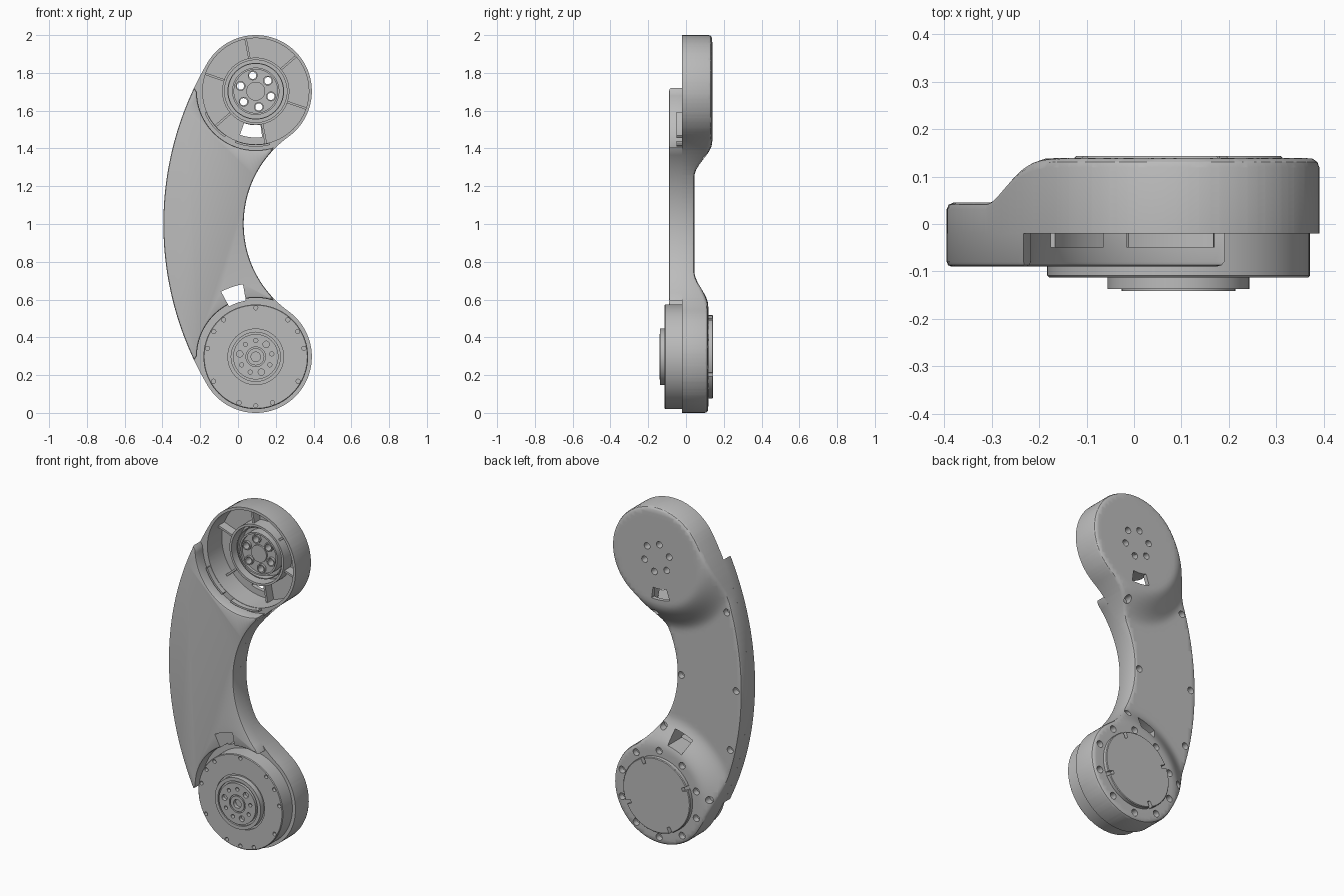
import bpy, bmesh, math
from math import radians, cos, sin, pi, hypot
from mathutils import Vector

cube = bpy.data.objects.get("Cube")
if cube:
    bpy.data.objects.remove(cube, do_unlink=True)

CX, UP, LOW, RAD = 0.094, 1.703, 0.297, 0.297   # pivot x, pivot heights, rim radius
SPLIT = -0.02                                   # seam between the two shells
SPOKES = [41 + 60 * k for k in range(6)]

grey = bpy.data.materials.new("plain_grey")
grey.use_nodes = True
grey.diffuse_color = (0.5, 0.5, 0.5, 1)
grey.node_tree.nodes["Principled BSDF"].inputs["Base Color"].default_value = (0.5, 0.5, 0.5, 1)


# ---------- helpers ----------
def finish(name, bm):
    bmesh.ops.recalc_face_normals(bm, faces=bm.faces[:])
    mesh = bpy.data.meshes.new(name)
    bm.to_mesh(mesh)
    bm.free()
    mesh.materials.append(grey)
    ob = bpy.data.objects.new(name, mesh)
    bpy.context.collection.objects.link(ob)
    return ob


def smooth(ob):
    bpy.ops.object.select_all(action='DESELECT')
    ob.select_set(True)
    bpy.context.view_layer.objects.active = ob
    bpy.ops.object.shade_smooth_by_angle(angle=radians(32))


def cut(ob, build):
    """Subtract the solids that build(bm) makes."""
    bm = bmesh.new()
    build(bm)
    tool = finish("cutter", bm)
    tool.hide_render = True
    mod = ob.modifiers.new("cut", 'BOOLEAN')
    mod.operation, mod.solver, mod.object = 'DIFFERENCE', 'EXACT', tool
    bpy.ops.object.select_all(action='DESELECT')
    ob.select_set(True)
    bpy.context.view_layer.objects.active = ob
    bpy.ops.object.modifier_apply(modifier=mod.name)
    bpy.data.objects.remove(tool, do_unlink=True)


def arc(cx, cz, r, a0, a1, n):
    angles = [radians(a0 + (a1 - a0) * i / n) for i in range(n + 1)]
    return [(cx + r * cos(a), cz + r * sin(a)) for a in angles]


def prism(bm, pts, y0, y1):
    face = bm.faces.new([bm.verts.new((x, y0, z)) for x, z in pts])
    new = bmesh.ops.extrude_face_region(bm, geom=[face])["geom"]
    for v in new:
        if isinstance(v, bmesh.types.BMVert):
            v.co.y = y1
    return next(f for f in new if isinstance(f, bmesh.types.BMFace))


def sector(bm, cz, r0, r1, a0, a1, y0, y1):
    prism(bm, arc(CX, cz, r0, a0, a1, 10) + arc(CX, cz, r1, a1, a0, 10), y0, y1)


def lathe(bm, x, z, profile, n=64):
    vs = [bm.verts.new((x + r, y, z)) for r, y in profile]
    es = [bm.edges.new(p) for p in zip(vs, vs[1:])]
    bmesh.ops.spin(bm, geom=vs + es, cent=(x, 0, z), axis=(0, 1, 0), angle=2 * pi, steps=n)
    bmesh.ops.remove_doubles(bm, verts=bm.verts[:], dist=1e-5)


def cyl(bm, x, z, r, y0, y1, n=20):
    lathe(bm, x, z, [(0, y0), (r, y0), (r, y1), (0, y1)], n)


def polar(cz, r, deg):
    return CX + r * cos(radians(deg)), cz + r * sin(radians(deg))


def ring(bm, cz, r0, r1, y0, y1):
    lathe(bm, CX, cz, [(r0, y0), (r1, y0), (r1, y1), (r0, y1), (r0, y0)])


def mirrored(arcs):
    """Close an upper half outline with its reflection about mid height."""
    half = [p for a in arcs for p in a[:-1]] + [arcs[-1][-1]]
    return half + [(x, 2 - z) for x, z in half[-2:0:-1]]


def slab(bm, pts, y0, y1, edge):
    """Prism whose y1 face has a rounded rim."""
    s = 1 if y1 > y0 else -1
    top = prism(bm, pts, y0, y1 - s * edge)
    for step, level in ((0.3, 0.3), (0.7, 0)):
        bmesh.ops.inset_region(bm, faces=[top], thickness=edge * step,
                               use_boundary=True, use_even_offset=True)
        for v in top.verts:
            v.co.y = y1 - s * edge * level


def outer_x(z):
    return 1.285 - math.sqrt(1.68 ** 2 - (z - 1) ** 2)


def inner_x(z):
    return 0.598 - math.sqrt(0.568 ** 2 - (z - 1) ** 2)


def back_height(x, z):
    """Arm back level, swelling smoothly up to each pivot."""
    best = 0.045
    for cz, top in ((UP, 0.139), (LOW, 0.118)):
        t = min(1, max(0, (0.45 - hypot(x - CX, z - cz)) / 0.18))
        best = max(best, 0.045 + (top - 0.045) * t * t * (3 - 2 * t))
    return best


# ---------- back shell: whole outline with swelling ends ----------
bm = bmesh.new()
slab(bm, mirrored([arc(0.598, 1, 0.568, 180, 125.7, 20),
                   arc(CX, UP, RAD, -54.3, 149.5, 48),
                   arc(1.285, 1, 1.68, 149.5, 180, 24)]), -1, 0, 0.014)
for axis, start, count in (((0, 0, 1), 0.0125, 80), ((1, 0, 0), -0.3875, 32)):
    for i in range(count):
        bmesh.ops.bisect_plane(bm, geom=bm.verts[:] + bm.edges[:] + bm.faces[:], dist=1e-5,
                               plane_co=Vector(axis) * (start + 0.025 * i), plane_no=axis)
for v in bm.verts:
    v.co.y = SPLIT if v.co.y < -0.5 else v.co.y + back_height(v.co.x, v.co.z)
bmesh.ops.triangulate(bm, faces=bm.faces[:])
back_shell = finish("back_shell", bm)
cut(back_shell, lambda b: cyl(b, CX, UP, 0.281, -0.1, 0.115, 80))


def windows(b):
    sector(b, UP, 0.18, 0.245, 250, 278, -0.2, 0.2)
    sector(b, LOW, 0.302, 0.39, 100, 118, -0.2, 0.2)


def bolt_holes(b):
    for a in SPOKES:
        cyl(b, *polar(UP, 0.085, a), 0.019, -0.2, 0.2)


def back_screws(b):
    spots = [polar(LOW, 0.256, 18 + 36 * k) for k in range(10)]
    spots += [(outer_x(z) + 0.035, z) for z in (0.34, 0.64, 1.0, 1.45)]
    spots += [(inner_x(z) - 0.03, z) for z in (0.68, 1.0, 1.36)]
    for x, z in spots:
        cyl(b, x, z, 0.02, back_height(x, z) - 0.035, 0.2, 16)


for tool in (windows, bolt_holes, back_screws):
    cut(back_shell, tool)
smooth(back_shell)

# ---------- front shell: arm cover between the pivots ----------
bm = bmesh.new()
slab(bm, mirrored([arc(0.598, 1, 0.568, 180, 135.6, 20),
                   arc(CX, UP, 0.312, -72, -183, 30),
                   arc(1.285, 1, 1.68, 154.6, 180, 24)]), SPLIT, -0.09, 0.01)
front_shell = finish("front_shell", bm)
cut(front_shell, windows)
smooth(front_shell)

# ---------- upper socket: hub, ring, ribs, lip ----------
bm = bmesh.new()
lathe(bm, CX, UP, [(0, 0.125), (0.125, 0.125), (0.125, 0.055), (0.115, 0.055), (0.115, 0.07),
                   (0.05, 0.07), (0.05, 0.06), (0, 0.06)])
socket_hub = finish("socket_hub", bm)
cut(socket_hub, bolt_holes)
smooth(socket_hub)

bm = bmesh.new()
for a in SPOKES:
    ring_x, ring_z = polar(UP, 0.085, a)
    lathe(bm, ring_x, ring_z, [(0.019, 0.08), (0.026, 0.08), (0.026, 0.056),
                               (0.019, 0.056), (0.019, 0.08)], 20)
smooth(finish("bolt_bosses", bm))

bm = bmesh.new()
ring(bm, UP, 0.165, 0.178, 0.04, 0.12)
ring(bm, UP, 0.145, 0.15, 0.07, 0.12)
smooth(finish("socket_rings", bm))

bm = bmesh.new()
for a in SPOKES:
    side = Vector((-sin(radians(a)), cos(radians(a)))) * 0.006
    p, q = Vector(polar(UP, 0.172, a)), Vector(polar(UP, 0.285, a))
    prism(bm, [p - side, q - side, q + side, p + side], 0.06, 0.12)
finish("socket_ribs", bm)

bm = bmesh.new()
for a0, a1 in ((203, 236), (248, 285)):
    sector(bm, UP, 0.283, 0.294, a0, a1, -0.05, 0)
smooth(finish("socket_lip", bm))

# ---------- lower motor: can with stepped output hub ----------
bm = bmesh.new()
lathe(bm, CX, LOW, [(0, -0.01), (0.277, -0.01), (0.277, -0.109), (0.273, -0.113),
                    (0.16, -0.113), (0.16, -0.106), (0.15, -0.106), (0.15, -0.137),
                    (0.13, -0.137), (0.13, -0.125), (0.12, -0.125), (0.12, -0.141),
                    (0.052, -0.141), (0.052, -0.132), (0.045, -0.132), (0.045, -0.141),
                    (0.025, -0.141), (0.025, -0.12), (0, -0.12)], 80)
motor = finish("motor", bm)


def motor_holes(b):
    for a in (10, 31, 49, 90, 131, 149, 170, 210, 250, 270, 290, 330):
        cyl(b, *polar(LOW, 0.259, a), 0.011, -0.2, -0.07, 14)
    for k in range(9):
        cyl(b, *polar(LOW, 0.086, 50 + 40 * k), 0.017 if k % 3 == 0 else 0.011, -0.2, -0.12, 14)


cut(motor, motor_holes)
smooth(motor)

# ---------- round cover on the back of the motor ----------
bm = bmesh.new()
lathe(bm, CX, LOW, [(0, 0.1), (0.22, 0.1), (0.22, 0.139), (0.216, 0.143), (0, 0.143)])
rear_cover = finish("rear_cover", bm)


def cover_slots(b):
    for a in (65, 155, 245, 335):
        sector(b, LOW, 0.185, 0.25, a - 3, a + 3, 0.119, 0.2)


cut(rear_cover, cover_slots)
smooth(rear_cover)
